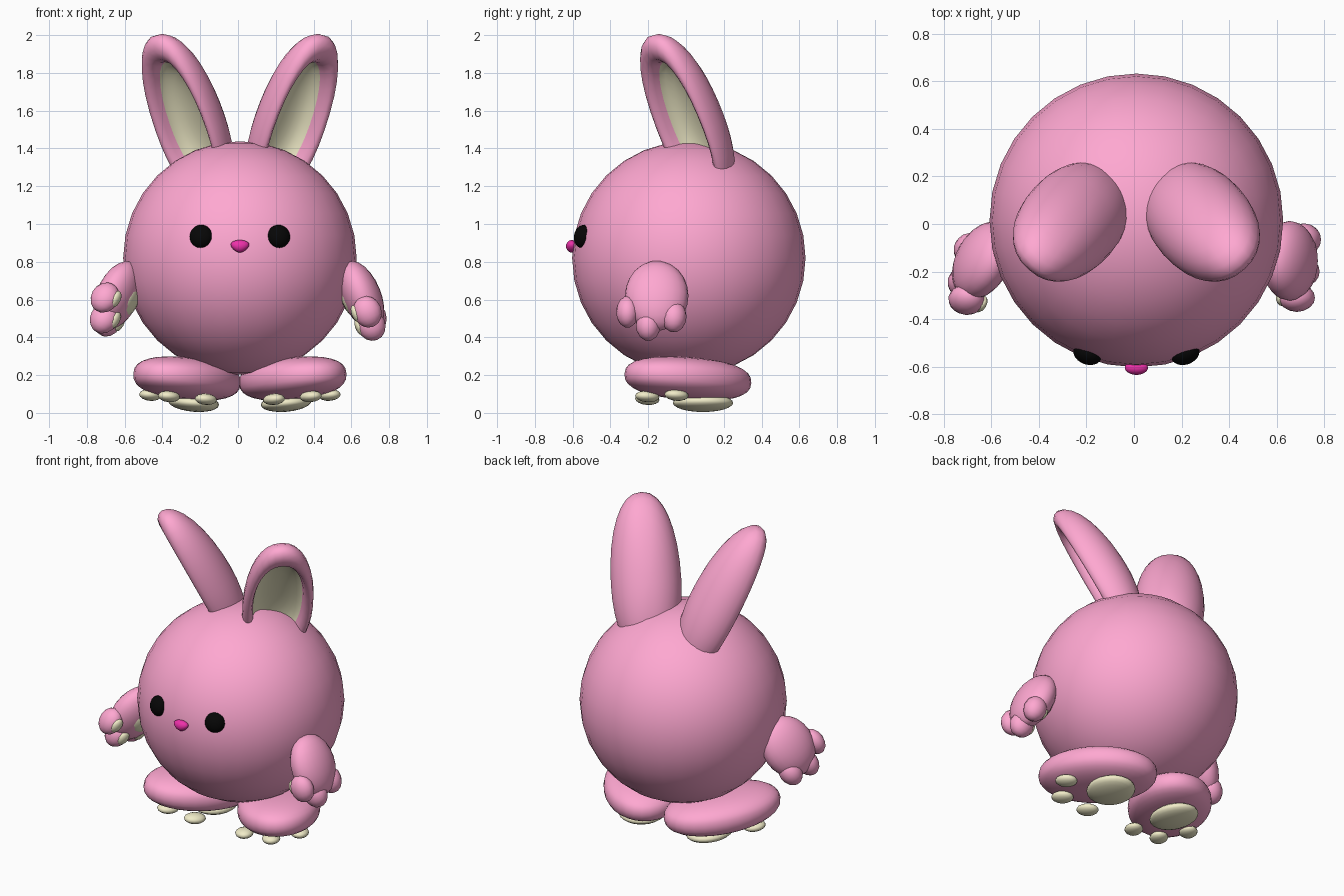
import bpy, bmesh, math
from mathutils import Matrix, Vector

if "Cube" in bpy.data.objects:
    bpy.data.objects.remove(bpy.data.objects["Cube"])

CX = 0.01          # symmetry plane
BODY = Vector((0.01, 0.015, 0.82))


def material(name, rgb):
    m = bpy.data.materials.new(name)
    m.diffuse_color = (*rgb, 1)
    m.use_nodes = True
    m.node_tree.nodes["Principled BSDF"].inputs["Base Color"].default_value = m.diffuse_color
    return m


PINK = material("pink", (1.0, 0.39, 0.64))
CREAM = material("cream", (0.88, 0.84, 0.58))
BLACK = material("black", (0.002, 0.002, 0.002))
MAGENTA = material("magenta", (0.85, 0.03, 0.40))
MIRROR = Matrix.Translation((CX, 0, 0)) @ Matrix.Scale(-1, 4, (1, 0, 0)) @ Matrix.Translation((-CX, 0, 0))


def rot(axis, deg):
    return Matrix.Rotation(math.radians(deg), 4, axis)


def finish(name, bm, mats):
    bmesh.ops.recalc_face_normals(bm, faces=bm.faces[:])
    for f in bm.faces:
        f.smooth = True
    me = bpy.data.meshes.new(name)
    bm.to_mesh(me)
    bm.free()
    for m in mats:
        me.materials.append(m)
    ob = bpy.data.objects.new(name, me)
    bpy.context.collection.objects.link(ob)
    return ob


def spow(v, e):
    return math.copysign(abs(v) ** e, v)


def ellipsoid(name, centre, radii, mat, turn=Matrix(), after=Matrix(), seg=24, taper=0, square=1):
    # square < 1 gives a fuller, flatter side profile
    bm = bmesh.new()
    bmesh.ops.create_uvsphere(bm, u_segments=seg, v_segments=seg // 2, radius=1)
    for v in bm.verts:
        r = math.hypot(v.co.x, v.co.y)
        k = r ** (square - 1) if r > 1e-4 else 1
        v.co = (v.co.x * k, v.co.y * k, spow(v.co.z, square))
        v.co.x *= 1 + taper * v.co.z
    bm.transform(after @ Matrix.Translation(centre) @ turn @ Matrix.Diagonal((*radii, 1)))
    return finish(name, bm, [mat])


def ear(name, after):
    # nested oval rings: rounded back, rolled rim, hollow cream front
    n, width, tip, root, depth = 32, 0.212, 0.54, 0.46, 0.19
    rings = [(math.sin(a), depth * math.cos(a)) for a in (math.pi / 2 * i / 8 for i in range(1, 9))]
    rings += [(0.98, -0.028), (0.93, -0.048), (0.86, -0.055), (0.78, -0.045), (0.72, -0.015), (0.695, 0.02)]
    rim = len(rings) - 1
    rings += [(0.64, 0.05), (0.52, 0.075), (0.36, 0.09), (0.2, 0.097)]
    bm = bmesh.new()
    loops = []
    for s, y in rings:
        loop = []
        for k in range(n):
            a = 2 * math.pi * k / n
            z = math.sin(a)
            loop.append(bm.verts.new((s * width * spow(math.cos(a), 0.88), y,
                                      s * spow(z, 0.95) * (tip if z > 0 else root))))
        loops.append(loop)
    for r in range(len(loops) - 1):
        for k in range(n):
            j = (k + 1) % n
            f = bm.faces.new((loops[r][k], loops[r][j], loops[r + 1][j], loops[r + 1][k]))
            f.material_index = int(r >= rim)
    for loop, y, mi in ((loops[0], depth, 0), (loops[-1], 0.1, 1)):
        c = bm.verts.new((0, y, 0))
        for k in range(n):
            bm.faces.new((loop[k], loop[(k + 1) % n], c)).material_index = mi
    bm.transform(after @ Matrix.Translation((0.283, 0.01, 1.518)) @ rot('Z', 42) @ rot('X', 27))
    return finish(name, bm, [PINK, CREAM])


# body and nose
ellipsoid("body", BODY, (0.618, 0.618, 0.618), PINK, seg=32)
ellipsoid("nose", (CX, -0.605, 0.882), (0.047, 0.03, 0.033), MAGENTA, taper=0.3)

FOOT_TURN = rot('Y', -4) @ rot('X', -3) @ rot('Z', 32)
# finger centre, radii
FINGERS = [((0.685, -0.31, 0.535), (0.075, 0.06, 0.085)),
           ((0.705, -0.20, 0.465), (0.075, 0.066, 0.085)),
           ((0.715, -0.065, 0.51), (0.07, 0.068, 0.085))]
HAND = Matrix.Translation((0.65, -0.15, 0.62))
ARM_TILT = rot('Y', -22)

for side, after in (("right", Matrix()), ("left", MIRROR)):
    ear(side + "_ear", after)

    # eye, flush with the body surface
    d = (Vector((0.217, -0.55, 0.935)) - BODY).normalized()
    ellipsoid(side + "_eye", BODY + d * 0.608, (0.062, 0.062, 0.045), BLACK,
              d.to_track_quat('Z', 'Y').to_matrix().to_4x4(), after)

    # foot with heel pad and three toe pads
    ellipsoid(side + "_foot", (0.290, 0.01, 0.182), (0.248, 0.365, 0.11), PINK, FOOT_TURN, after, seg=32, square=0.8)
    ellipsoid(side + "_heel_pad", (0.255, 0.09, 0.053), (0.135, 0.16, 0.047), CREAM, rot('Y', -5), after)
    for i, p in enumerate([(0.19, -0.205, 0.072), (0.385, -0.205, 0.087), (0.485, -0.05, 0.094)]):
        ellipsoid(f"{side}_toe_pad_{i + 1}", p, (0.055, 0.068, 0.03), CREAM, FOOT_TURN, after, seg=16)

    # arm with fingers and palm pads; the left hand is swung forward
    swing = after if side == "right" else after @ HAND @ rot('Z', 13) @ rot('X', -25) @ HAND.inverted()
    ellipsoid(side + "_arm", (0.655, -0.155, 0.62), (0.102, 0.168, 0.195), PINK, ARM_TILT, swing)
    ellipsoid(side + "_palm_pad", (0.588, -0.15, 0.59), (0.036, 0.085, 0.085), CREAM, ARM_TILT, swing, seg=16)
    for i, (p, r) in enumerate(FINGERS):
        ellipsoid(f"{side}_finger_{i + 1}", p, r, PINK, ARM_TILT, swing, seg=16)
        ellipsoid(f"{side}_finger_pad_{i + 1}", Vector(p) + Vector((-0.06, 0, -0.01)),
                  (0.024, 0.036, 0.048), CREAM, ARM_TILT, swing, seg=16)
